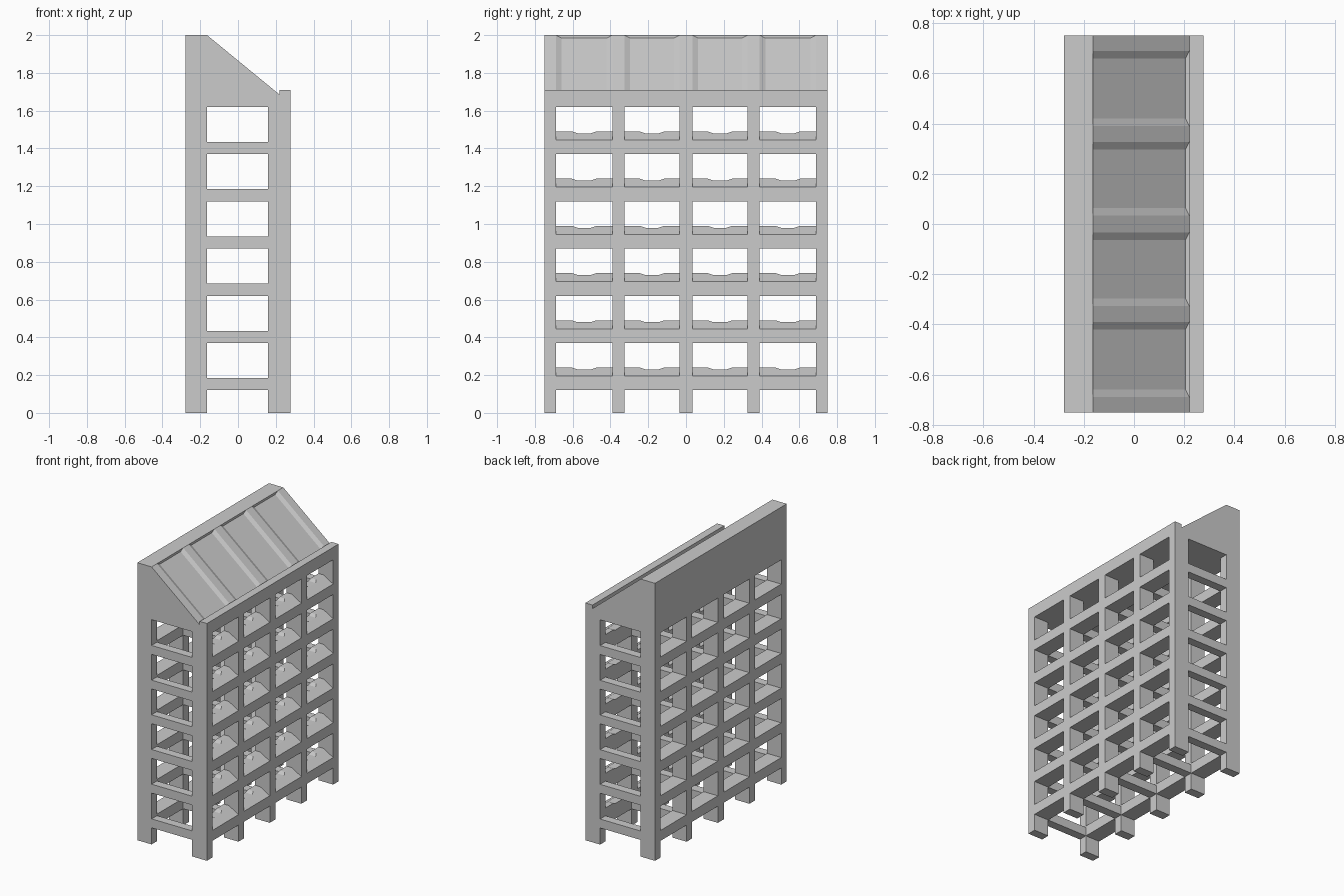
import bpy, bmesh

if "Cube" in bpy.data.objects:
    bpy.data.objects.remove(bpy.data.objects["Cube"])

POSTS = [(-0.75, -0.688), (-0.39, -0.326), (-0.034, 0.034), (0.326, 0.39), (0.688, 0.75)]
CELLS = [(POSTS[i][1], POSTS[i + 1][0]) for i in range(4)]
LEVELS = [0.12 + 0.25 * i for i in range(6)]
X_BACK, X_FRONT = (-0.278, -0.164), (0.16, 0.277)
CEILING = 1.62


def finish(name, bm):
    bmesh.ops.recalc_face_normals(bm, faces=bm.faces[:])
    mesh = bpy.data.meshes.new(name)
    bm.to_mesh(mesh)
    bm.free()
    obj = bpy.data.objects.new(name, mesh)
    bpy.context.collection.objects.link(obj)
    return obj


def loft(bm, sections):
    """Skin a list of (y, [(x, z), ...]) outlines and cap both ends."""
    rings = [[bm.verts.new((x, y, z)) for x, z in outline] for y, outline in sections]
    n = len(rings[0])
    for a, b in zip(rings, rings[1:]):
        for i in range(n):
            j = (i + 1) % n
            bm.faces.new((a[i], a[j], b[j], b[i]))
    bm.faces.new(rings[0])
    bm.faces.new(rings[-1])


def box(bm, xs, ys, zs):
    rect = [(xs[0], zs[0]), (xs[1], zs[0]), (xs[1], zs[1]), (xs[0], zs[1])]
    loft(bm, [(ys[0], rect), (ys[1], rect)])


# Upright posts, front and back rows
bm = bmesh.new()
for ys in POSTS:
    for xs in (X_BACK, X_FRONT):
        box(bm, xs, ys, (0, CEILING))
finish("posts", bm)

# Short beams tying front posts to back posts
bm = bmesh.new()
for ys in POSTS:
    for z in LEVELS:
        box(bm, (X_BACK[1], X_FRONT[0]), ys, (z, z + 0.064))
finish("cross_beams", bm)

# Plain rails along the back
bm = bmesh.new()
for ys in CELLS:
    for z in LEVELS:
        box(bm, X_BACK, ys, (z, z + 0.075))
finish("back_rails", bm)


# Front rails: sloped outer edge and a shallow dip in the middle of each cell
def rail_outline(z, h):
    xi, xo = X_FRONT
    return [(xi, z), (xo, z), (xo, z + 0.075), (xo - (h - 0.075) * 1.7, z + h), (xi, z + h)]


bm = bmesh.new()
for y0, y1 in CELLS:
    c = (y0 + y1) / 2
    for z in LEVELS:
        stations = [(y0, 0.12), (c - 0.065, 0.12), (c - 0.035, 0.11),
                    (c + 0.035, 0.11), (c + 0.065, 0.12), (y1, 0.12)]
        loft(bm, [(y, rail_outline(z, h)) for y, h in stations])
finish("front_rails", bm)

# Sloped roof block with tall back wall and front lip
SINK = 0.016
SLOPE = (2.0 - 1.685) / (0.22 - X_BACK[1])


def roof_z(x):
    return 2.0 - SLOPE * (x - X_BACK[1])


roof = [(X_BACK[0], CEILING), (X_FRONT[1], CEILING), (X_FRONT[1], 1.71), (0.22, 1.71),
        (0.22, roof_z(0.22)), (0.205, roof_z(0.205) - SINK),
        (X_BACK[1], 2.0 - SINK), (X_BACK[1], 2.0), (X_BACK[0], 2.0)]
bm = bmesh.new()
loft(bm, [(-0.75, roof), (0.75, roof)])
finish("roof", bm)

# Raised roof ribs with bevelled sides
bm = bmesh.new()
for y0, y1 in POSTS:
    w0, w1 = max(y0 - 0.03, -0.75), min(y1 + 0.03, 0.75)
    top = [bm.verts.new((x, y, roof_z(x))) for x, y in
           ((X_BACK[1], y0), (0.22, y0), (0.22, y1), (X_BACK[1], y1))]
    low = [bm.verts.new((x, y, roof_z(x) - SINK)) for x, y in
           ((X_BACK[1], w0), (0.205, w0), (0.205, w1), (X_BACK[1], w1))]
    bm.faces.new(top)
    bm.faces.new(low)
    for i in range(4):
        j = (i + 1) % 4
        bm.faces.new((top[i], top[j], low[j], low[i]))
finish("roof_ribs", bm)
